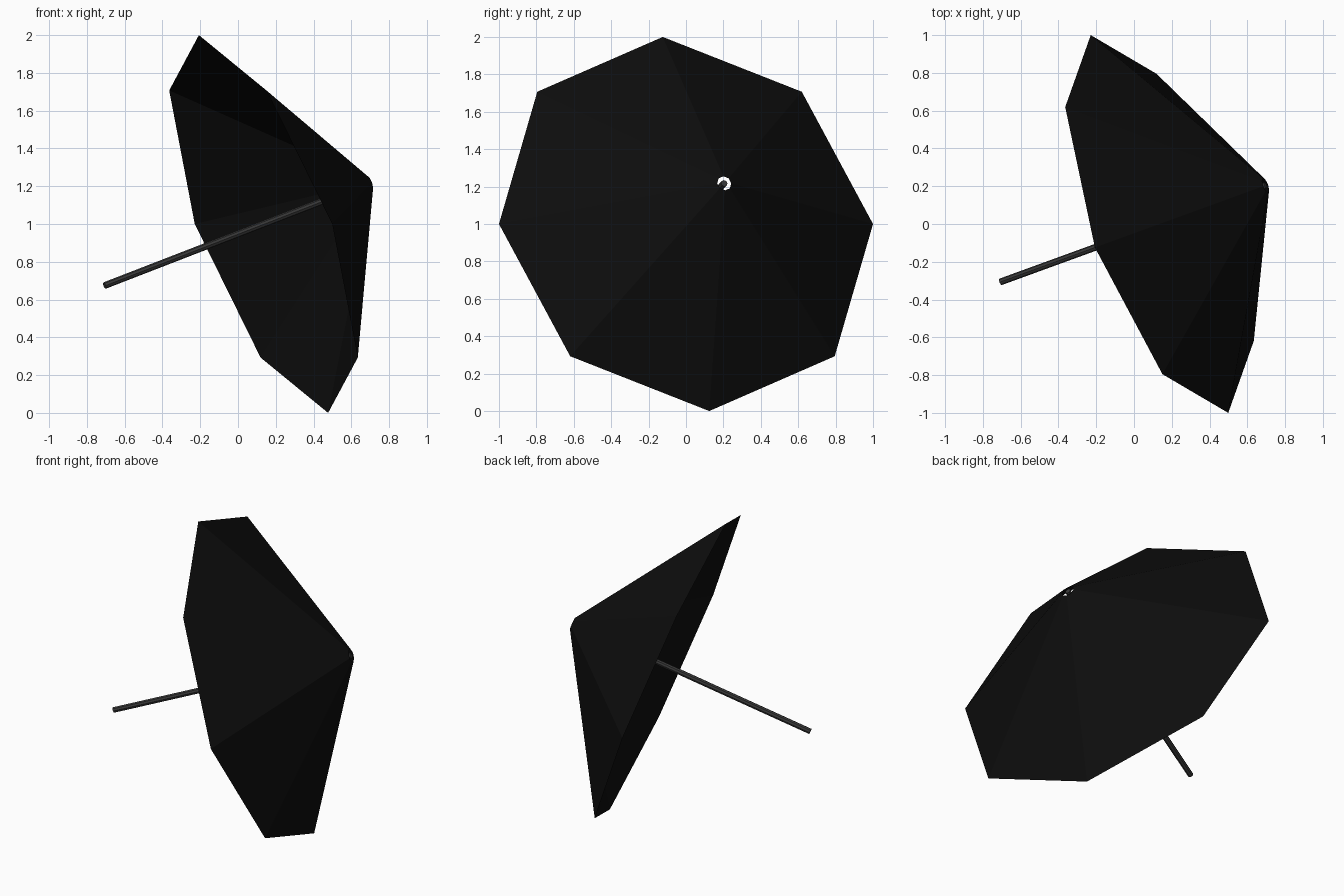
import bpy, bmesh
from math import sin, cos, pi, radians
from mathutils import Vector

if "Cube" in bpy.data.objects:
    bpy.data.objects.remove(bpy.data.objects["Cube"])

TILT = radians(20)
SIDES = 8
CENTRE = Vector((0.135, 0, 1))
AXIS = Vector((cos(TILT) ** 2, cos(TILT) * sin(TILT), sin(TILT)))


def material(name, grey):
    mat = bpy.data.materials.new(name)
    mat.use_nodes = True
    colour = (grey, grey, grey, 1)
    mat.diffuse_color = colour
    bsdf = mat.node_tree.nodes["Principled BSDF"]
    bsdf.inputs["Base Color"].default_value = colour
    return mat


def lathe(name, profile, mat, capped):
    """Spin (radius, height) points into a faceted part leaning along the axis."""
    bm = bmesh.new()
    rings = [[bm.verts.new((r * cos(2 * pi * k / SIDES), r * sin(2 * pi * k / SIDES), h))
              for k in range(SIDES)] for r, h in profile]
    for low, high in zip(rings, rings[1:]):
        for k in range(SIDES):
            j = (k + 1) % SIDES
            bm.faces.new((low[k], low[j], high[j], high[k]))
    if capped:
        bm.faces.new(rings[0][::-1])
        bm.faces.new(rings[-1])
    mesh = bpy.data.meshes.new(name)
    bm.to_mesh(mesh)
    bm.free()
    mesh.materials.append(mat)
    obj = bpy.data.objects.new(name, mesh)
    obj.location = CENTRE
    obj.rotation_euler = AXIS.to_track_quat('Z', 'Y').to_euler()
    bpy.context.collection.objects.link(obj)
    return obj


# Thin canopy, open below and with a small hole at the top
lathe("canopy", [(1 / cos(TILT), 0), (0.04, 0.636)], material("black fabric", 0.004), False)

# Straight pole running up into the hole
lathe("pole", [(0.018, -0.953), (0.018, 0.636)], material("dark grey metal", 0.04), True)
